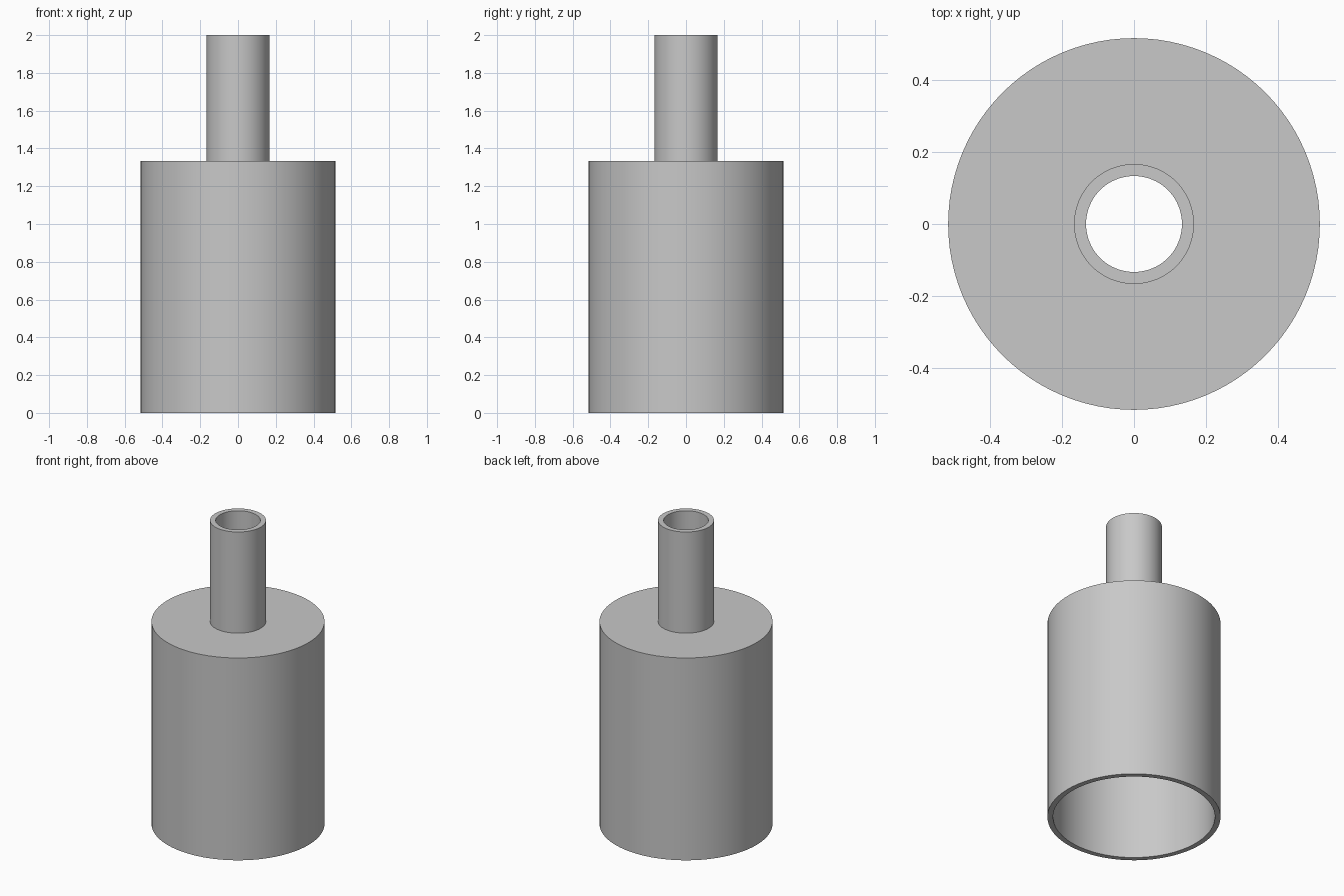
import bpy
import bmesh
from math import pi, radians

cube = bpy.data.objects.get("Cube")
if cube:
    bpy.data.objects.remove(cube, do_unlink=True)

SEGMENTS = 96
WALL = 0.0333
BODY_R, BODY_TOP = 0.5167, 1.3333
NECK_R, NECK_TOP = 0.1667, 2.0

grey = bpy.data.materials.new("plain_grey")
grey.use_nodes = True
colour = (0.58, 0.58, 0.58, 1.0)
grey.diffuse_color = colour
grey.node_tree.nodes["Principled BSDF"].inputs["Base Color"].default_value = colour


def lathe(name, profile):
    """Revolve a closed (radius, height) profile around the z axis."""
    bm = bmesh.new()
    verts = [bm.verts.new((r, 0, z)) for r, z in profile]
    edges = [bm.edges.new((v, verts[i - 1])) for i, v in enumerate(verts)]
    bmesh.ops.spin(bm, geom=verts + edges, cent=(0, 0, 0), axis=(0, 0, 1),
                   angle=2 * pi, steps=SEGMENTS, use_merge=True)
    bmesh.ops.remove_doubles(bm, verts=bm.verts, dist=1e-5)
    bmesh.ops.recalc_face_normals(bm, faces=bm.faces)
    mesh = bpy.data.meshes.new(name)
    bm.to_mesh(mesh)
    bm.free()
    mesh.materials.append(grey)
    obj = bpy.data.objects.new(name, mesh)
    bpy.context.collection.objects.link(obj)
    bpy.ops.object.select_all(action="DESELECT")
    obj.select_set(True)
    bpy.context.view_layer.objects.active = obj
    bpy.ops.object.shade_smooth_by_angle(angle=radians(30))
    return obj


# Hollow open-bottomed body, capped and joined to an open neck tube
lathe("hollow_body_with_neck", [
    (BODY_R, 0),
    (BODY_R, BODY_TOP),
    (NECK_R, BODY_TOP),
    (NECK_R, NECK_TOP),
    (NECK_R - WALL, NECK_TOP),
    (NECK_R - WALL, BODY_TOP - WALL),
    (BODY_R - WALL, BODY_TOP - WALL),
    (BODY_R - WALL, 0),
])
